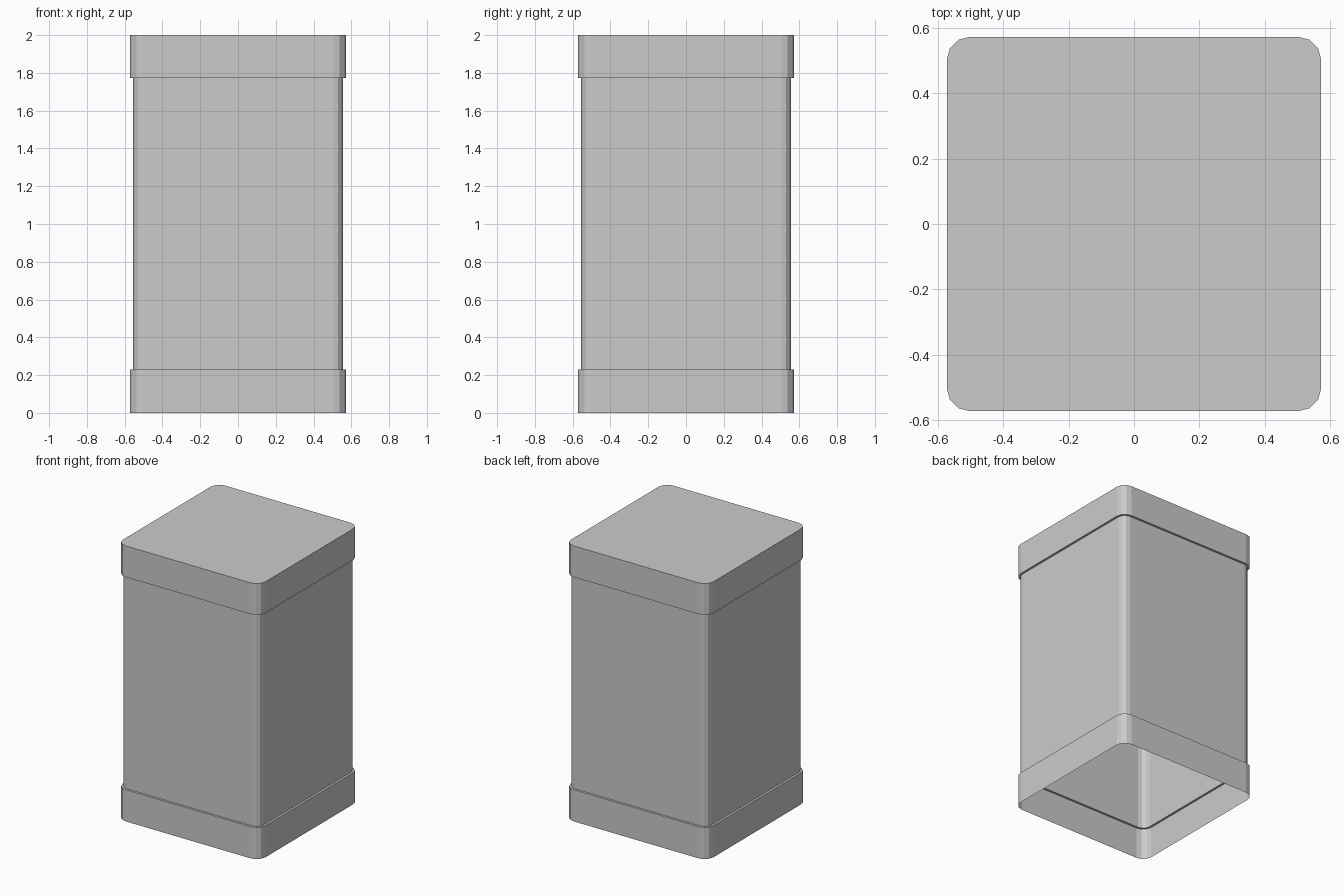
import bpy, bmesh
from math import sin, cos, pi

if "Cube" in bpy.data.objects:
    bpy.data.objects.remove(bpy.data.objects["Cube"])

CORE = 0.502      # corner arc centres
SEGS = 3          # flat facets per rounded corner
BAND, BODY = 0.07, 0.054   # corner radii of the bands and of the body


def ring(bm, radius, z):
    """Rounded-square loop of vertices at height z."""
    verts = []
    for q, (sx, sy) in enumerate([(1, 1), (-1, 1), (-1, -1), (1, -1)]):
        for i in range(SEGS + 1):
            a = (q + i / SEGS) * pi / 2
            verts.append(bm.verts.new((sx * CORE + radius * cos(a),
                                       sy * CORE + radius * sin(a), z)))
    return verts


# Thin shell, open underneath: bottom band, ledge, body, ledge, top band
profile = [(BAND, 0), (BAND, 0.23), (BODY, 0.23),
           (BODY, 1.773), (BAND, 1.773), (BAND, 2)]
bm = bmesh.new()
rings = [ring(bm, r, z) for r, z in profile]
for low, high in zip(rings, rings[1:]):
    n = len(low)
    for i in range(n):
        j = (i + 1) % n
        bm.faces.new((low[i], low[j], high[j], high[i]))

# Closed flat top
bm.faces.new(rings[-1])

mesh = bpy.data.meshes.new("banded_box_shell")
bm.to_mesh(mesh)
bm.free()
box = bpy.data.objects.new("banded_box_shell", mesh)
bpy.context.collection.objects.link(box)
